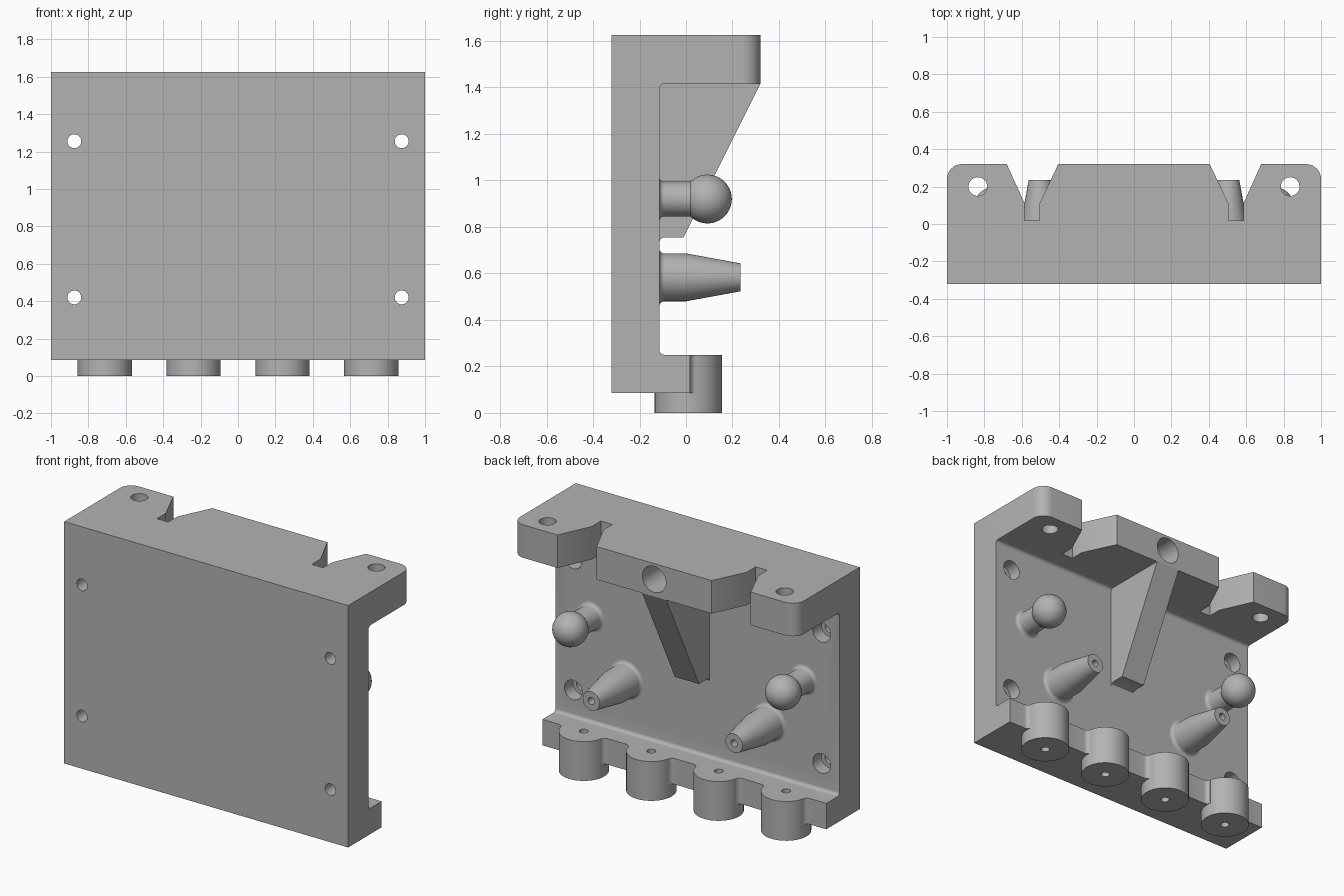
import bpy, bmesh
from math import pi, sin, cos, sqrt, atan2
from mathutils import Vector, Matrix

if "Cube" in bpy.data.objects:
    bpy.data.objects.remove(bpy.data.objects["Cube"], do_unlink=True)

grey = bpy.data.materials.new("plain grey")
grey.use_nodes = True
grey.diffuse_color = (0.45, 0.45, 0.45, 1)
grey.node_tree.nodes["Principled BSDF"].inputs["Base Color"].default_value = grey.diffuse_color


def finish(bm, name):
    bmesh.ops.remove_doubles(bm, verts=bm.verts, dist=1e-5)
    bmesh.ops.recalc_face_normals(bm, faces=bm.faces)
    mesh = bpy.data.meshes.new(name)
    bm.to_mesh(mesh)
    bm.free()
    mesh.materials.append(grey)
    ob = bpy.data.objects.new(name, mesh)
    bpy.context.collection.objects.link(ob)
    return ob


def activate(ob):
    bpy.ops.object.select_all(action='DESELECT')
    ob.select_set(True)
    bpy.context.view_layer.objects.active = ob


def prism(name, points, axis, lo, hi, round_corner=None):
    """Extrude a YZ profile along x, or an XY profile along z."""
    bm = bmesh.new()
    place = (lambda p: (lo, *p)) if axis == 'x' else (lambda p: (*p, lo))
    face = bm.faces.new([bm.verts.new(place(p)) for p in points])
    step = Vector((hi - lo, 0, 0) if axis == 'x' else (0, 0, hi - lo))
    new = bmesh.ops.extrude_face_region(bm, geom=[face])["geom"]
    bmesh.ops.translate(bm, vec=step, verts=[v for v in new if isinstance(v, bmesh.types.BMVert)])
    if round_corner:
        y, radius = round_corner
        edges = [e for e in bm.edges if all(abs(v.co.y - y) < 1e-4 for v in e.verts)
                 and abs(e.verts[0].co.x - e.verts[1].co.x) < 1e-4]
        bmesh.ops.bevel(bm, geom=edges, offset=radius, segments=10, profile=0.5, affect='EDGES')
    return finish(bm, name)


def cylinder(name, centre, radius, lo, hi, axis):
    """Cylinder from lo to hi along y or z; centre gives the other two coordinates."""
    bm = bmesh.new()
    bmesh.ops.create_cone(bm, cap_ends=True, segments=48, radius1=radius, radius2=radius, depth=hi - lo)
    mid = (lo + hi) / 2
    if axis == 'y':
        m = Matrix.Translation((centre[0], mid, centre[1])) @ Matrix.Rotation(pi / 2, 4, 'X')
    else:
        m = Matrix.Translation((*centre, mid))
    bmesh.ops.transform(bm, matrix=m, verts=bm.verts)
    return finish(bm, name)


def lathe(name, profile, x, z):
    """Turn (radius, y) points about an axis parallel to y."""
    bm = bmesh.new()
    verts = [bm.verts.new((r, y, 0)) for r, y in profile]
    edges = [bm.edges.new(pair) for pair in zip(verts, verts[1:])]
    bmesh.ops.spin(bm, geom=verts + edges, cent=(0, 0, 0), axis=(0, 1, 0), angle=2 * pi, steps=48)
    bmesh.ops.translate(bm, vec=(x, 0, z), verts=bm.verts)
    return finish(bm, name)


def combine(target, tool, operation):
    activate(target)
    mod = target.modifiers.new("combine", 'BOOLEAN')
    mod.operation, mod.solver, mod.object = operation, 'EXACT', tool
    bpy.ops.object.modifier_apply(modifier=mod.name)
    bpy.data.objects.remove(tool, do_unlink=True)


def arc(cx, cy, r, a, b, n=6):
    return [(cx + r * cos(a + (b - a) * i / n), cy + r * sin(a + (b - a) * i / n)) for i in range(n + 1)]


# Key dimensions
FRONT, WALL, BACK, LEDGE = -0.32, -0.115, 0.32, 0.017
BASE, LEDGE_TOP, FLANGE, TOP = 0.085, 0.25, 1.415, 1.625
F = 0.022

# Body: wall, top flange and bottom ledge with filleted inner corners
profile = [(FRONT, BASE), (LEDGE, BASE), (LEDGE, LEDGE_TOP)]
profile += arc(WALL + F, LEDGE_TOP + F, F, 1.5 * pi, pi)
profile += arc(WALL + F, FLANGE - F, F, pi, pi / 2)
profile += [(BACK, FLANGE), (BACK, TOP), (FRONT, TOP)]
body = prism("mounting_body", profile, 'x', -1, 1, round_corner=(BACK, 0.08))

# Bosses on the ledge, blended into its edge
R, BOSS_Y, BLEND = 0.145, 0.01, 0.03
rise = LEDGE + BLEND - BOSS_Y
run = sqrt((R + BLEND) ** 2 - rise ** 2)
bosses = [-0.7125 + 0.475 * i for i in range(4)]
for x in bosses:
    side = arc(run, LEDGE + BLEND, BLEND, -pi / 2, atan2(-rise, -run))
    half = [(run, -0.05)] + side
    outline = [(x + px, py) for px, py in half] + [(x - px, py) for px, py in reversed(half)]
    combine(body, prism("blend", outline, 'z', BASE, LEDGE_TOP), 'UNION')
    combine(body, cylinder("boss", (x, BOSS_Y), R, 0, LEDGE_TOP, 'z'), 'UNION')
for x in bosses:
    combine(body, cylinder("boss_hole", (x, BOSS_Y), 0.026, -0.1, 0.4, 'z'), 'DIFFERENCE')

# Notches, flange holes and counterbored wall holes
for s in (-1, 1):
    notch = [(0.505, 0.02), (0.585, 0.02), (0.585, 0.11), (0.68, BACK), (0.68, 0.4),
             (0.405, 0.4), (0.405, BACK), (0.505, 0.11)]
    combine(body, prism("notch", [(s * x, y) for x, y in notch], 'z', 1.3, 1.8), 'DIFFERENCE')
    combine(body, cylinder("flange_hole", (s * 0.835, 0.2), 0.05, 1.3, 1.8, 'z'), 'DIFFERENCE')
    for z in (0.42, 1.255):
        combine(body, cylinder("wall_hole", (s * 0.875, z), 0.037, -0.5, 0, 'y'), 'DIFFERENCE')
        combine(body, cylinder("counterbore", (s * 0.875, z), 0.062, -0.2, 0, 'y'), 'DIFFERENCE')

# Blind hole in the middle of the flange
combine(body, cylinder("blind_hole", (0, 1.525), 0.083, 0, 0.5, 'y'), 'DIFFERENCE')

# Centre rib
rib = prism("centre_rib", [(-0.2, 0.735), (WALL, 0.735), (WALL + 0.006, 0.749), (WALL + 0.02, 0.755),
                           (-0.01, 0.755), (BACK, FLANGE), (0.31, 1.43), (-0.2, 1.43)],
            'x', -0.085, 0.085)

# Ball studs and tapered pegs on the wall
def flare(r):
    return [(0, -0.2), (r + F, -0.2)] + arc(r + F, WALL + F, F, 1.5 * pi, pi)

BALL, NECK, BALL_Y = 0.105, 0.075, 0.092
start = -sqrt(BALL ** 2 - NECK ** 2)
ball = arc(BALL_Y, 0, BALL, atan2(NECK, start), 0, 20)
parts = [body, rib]
for s, side in ((1, "left"), (-1, "right")):
    stud = flare(NECK) + [(r, y) for y, r in ball]
    parts.append(lathe(side + "_ball_stud", stud, s * 0.75, 0.92))
    peg = flare(0.103) + [(0.103, 0), (0.06, 0.235), (0.022, 0.235), (0.022, 0.1), (0, 0.1)]
    parts.append(lathe(side + "_tapered_peg", peg, s * 0.503, 0.583))

for ob in parts:
    activate(ob)
    bpy.ops.object.shade_smooth_by_angle(angle=0.5)
